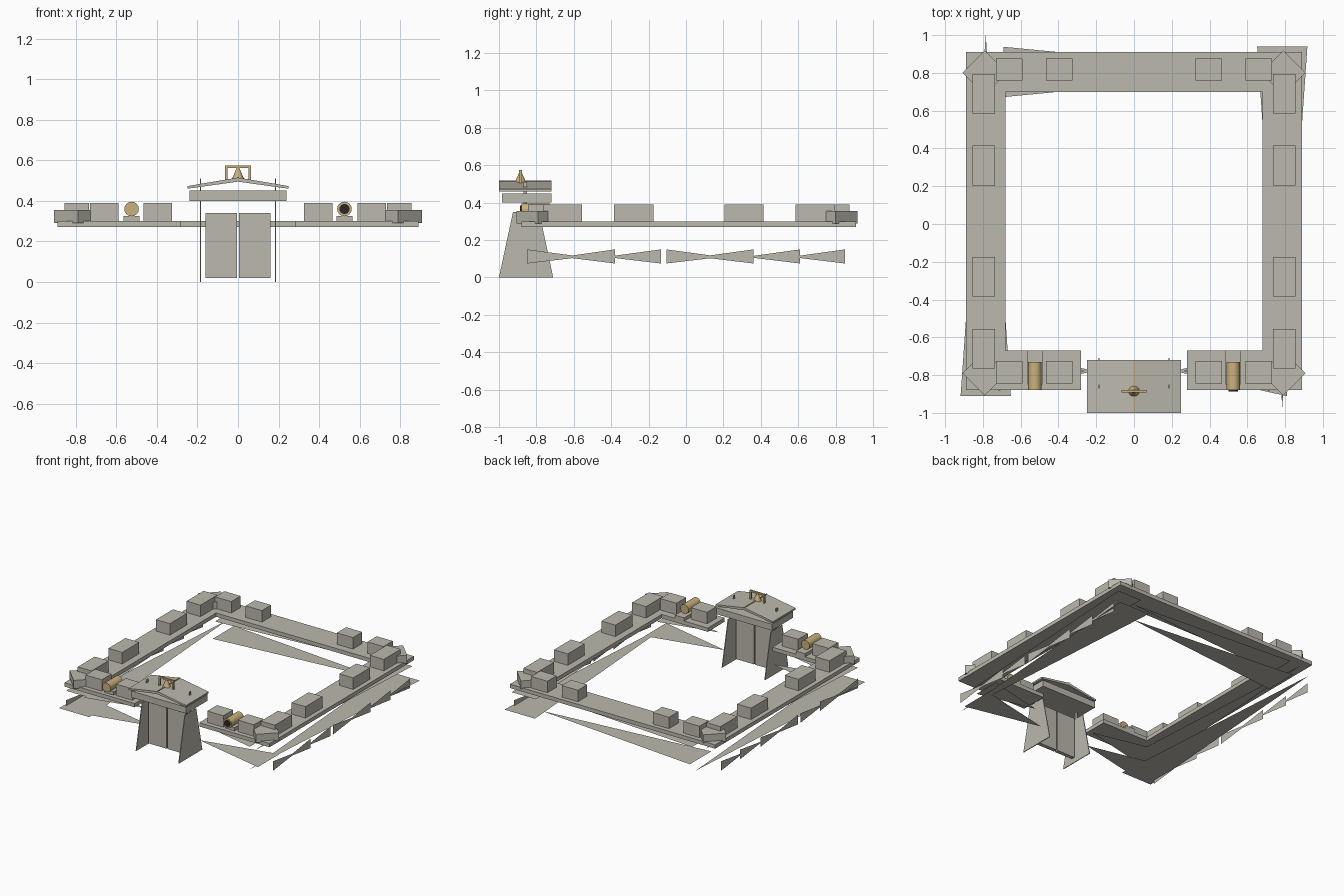
import bpy, bmesh, math
from mathutils import Matrix

if "Cube" in bpy.data.objects:
    bpy.data.objects.remove(bpy.data.objects["Cube"])


def material(name, rgb):
    m = bpy.data.materials.new(name)
    m.diffuse_color = (*rgb, 1)
    m.use_nodes = True
    m.node_tree.nodes["Principled BSDF"].inputs["Base Color"].default_value = m.diffuse_color
    return m


STONE = material("stone", (0.50, 0.48, 0.42))
BRONZE = material("bronze", (0.60, 0.44, 0.20))
BLACK = material("black", (0.02, 0.02, 0.02))


def finish(name, bm, mat):
    me = bpy.data.meshes.new(name)
    bm.to_mesh(me)
    bm.free()
    me.materials.append(mat)
    ob = bpy.data.objects.new(name, me)
    bpy.context.collection.objects.link(ob)
    return ob


def box(name, x, y, z, mat=STONE, turn=0):
    bm = bmesh.new()
    c = [(a + b) / 2 for a, b in (x, y, z)]
    s = [abs(b - a) for a, b in (x, y, z)]
    bmesh.ops.create_cube(bm, size=1, matrix=Matrix.Translation(c)
                          @ Matrix.Rotation(turn, 4, 'Z') @ Matrix.Diagonal((*s, 1)))
    return finish(name, bm, mat)


def sheet(name, pts, mat=STONE):
    bm = bmesh.new()
    bm.faces.new([bm.verts.new(p) for p in pts])
    return finish(name, bm, mat)


def cone(name, r1, r2, depth, matrix, mat, seg=16):
    bm = bmesh.new()
    bmesh.ops.create_cone(bm, cap_ends=True, segments=seg, radius1=r1,
                          radius2=r2, depth=depth, matrix=matrix)
    ob = finish(name, bm, mat)
    for p in ob.data.polygons:
        p.use_smooth = len(p.vertices) < 5
    ob.data.set_sharp_from_angle(angle=math.radians(40))
    return ob


# wall walks and battlements
box("back_walk", (-0.68, 0.68), (0.70, 0.91), (0.27, 0.30))
for s in (-1, 1):
    box("side_walk", (s * 0.68, s * 0.89), (-0.88, 0.91), (0.27, 0.30))
    box("front_walk", (s * 0.28, s * 0.68), (-0.88, -0.67), (0.27, 0.30))
    for y in (-0.66, -0.28, 0.31, 0.69):
        box("side_merlon", (s * 0.735, s * 0.855), (y - 0.105, y + 0.105), (0.30, 0.39))
    for x0, x1 in ((0.325, 0.465), (0.59, 0.73)):
        box("front_merlon", (s * x0, s * x1), (-0.845, -0.725), (0.30, 0.39))
        box("back_merlon", (s * x0, s * x1), (0.76, 0.875), (0.30, 0.39))
    for y in (-0.79, 0.80):
        box("corner_block", (s * 0.79 - 0.083, s * 0.79 + 0.083), (y - 0.083, y + 0.083),
            (0.29, 0.355), turn=math.pi / 4)

# thin tapering wall sheets below the walks: lower course and narrower upper course
for z, w, e in ((0.105, 0.133, 0.0), (0.23, 0.105, 0.05)):
    sheet("right_course", [(0.785 - w, 0.94 - e, z), (0.785 + w, 0.94 - e, z),
                           (0.785, -0.97 + e, z)])
    sheet("left_course", [(-0.785 - w, -0.91 + e, z), (-0.785 + w, -0.91 + e, z),
                          (-0.785, 1.0 - 2 * e, z)])
    sheet("back_course", [(-0.69, 0.805 - w, z), (-0.69, 0.805 + w, z), (0.69, 0.805, z)])
    for s in (-1, 1):
        x = 0.81 - e * 1.8
        sheet("front_course", [(s * x, -0.778 - w, z), (s * x, -0.778 + w, z),
                               (s * (0.21 + e), -0.778, z)])

# pointed vertical slivers along the side walls (wide end, tip)
for s in (-1, 1):
    for a, b in ((-0.85, -0.55), (-0.38, -0.66), (-0.135, -0.43), (-0.105, 0.19),
                 (0.36, 0.07), (0.61, 0.32), (0.85, 0.56)):
        sheet("side_sliver", [(s * 0.897, a, 0.075), (s * 0.897, a, 0.15),
                              (s * 0.897, b, 0.11)])

# gatehouse: buttresses, posts, doors
for s in (-1, 1):
    bm = bmesh.new()
    f = bm.faces.new([bm.verts.new((s * 0.185 - 0.003, y, z)) for y, z in
                      ((-1, 0), (-0.71, 0), (-0.785, 0.35), (-0.925, 0.35))])
    r = bmesh.ops.extrude_face_region(bm, geom=[f])
    bmesh.ops.translate(bm, vec=(0.006, 0, 0),
                        verts=[v for v in r["geom"] if isinstance(v, bmesh.types.BMVert)])
    bmesh.ops.recalc_face_normals(bm, faces=bm.faces)
    finish("gate_buttress", bm, STONE)
    box("gate_post", (s * 0.182, s * 0.188), (-0.87, -0.85), (0.35, 0.51))
    box("gate_door", (s * 0.005, s * 0.16), (-0.88, -0.85), (0.02, 0.34))
box("gate_lintel", (-0.24, 0.24), (-0.985, -0.72), (0.40, 0.45))

# gabled roof
bm = bmesh.new()
prof = [(-0.25, 0.46), (0, 0.495), (0.25, 0.46), (0.25, 0.473), (0, 0.515), (-0.25, 0.473)]
rows = [[bm.verts.new((x, y, z)) for x, z in prof] for y in (-1, -0.72)]
for i in range(6):
    j = (i + 1) % 6
    bm.faces.new((rows[0][i], rows[0][j], rows[1][j], rows[1][i]))
for r in rows:
    bm.faces.new((r[0], r[1], r[4], r[5]))
    bm.faces.new((r[1], r[2], r[3], r[4]))
bmesh.ops.recalc_face_normals(bm, faces=bm.faces)
finish("gate_roof", bm, STONE)
box("roof_ridge", (-0.004, 0.004), (-1, -0.72), (0.51, 0.518), BRONZE)

# bell and its frame
cone("bell", 0.03, 0.004, 0.06, Matrix.Translation((0, -0.885, 0.538)), BRONZE)
box("bell_bar", (-0.065, 0.065), (-0.892, -0.878), (0.563, 0.575), BRONZE)
for s in (-1, 1):
    box("bell_post", (s * 0.052, s * 0.065), (-0.892, -0.878), (0.495, 0.565), BRONZE)

# cannons on low rests
for s in (-1, 1):
    turn = Matrix.Rotation(math.pi / 2, 4, 'X')
    cone("cannon", 0.036, 0.036, 0.15, Matrix.Translation((s * 0.525, -0.805, 0.36)) @ turn, BRONZE)
    box("cannon_rest", (s * 0.485, s * 0.565), (-0.85, -0.67), (0.30, 0.325))
    if s > 0:
        cone("cannon_bore", 0.025, 0.025, 0.02,
             Matrix.Translation((s * 0.525, -0.877, 0.36)) @ turn, BLACK)
